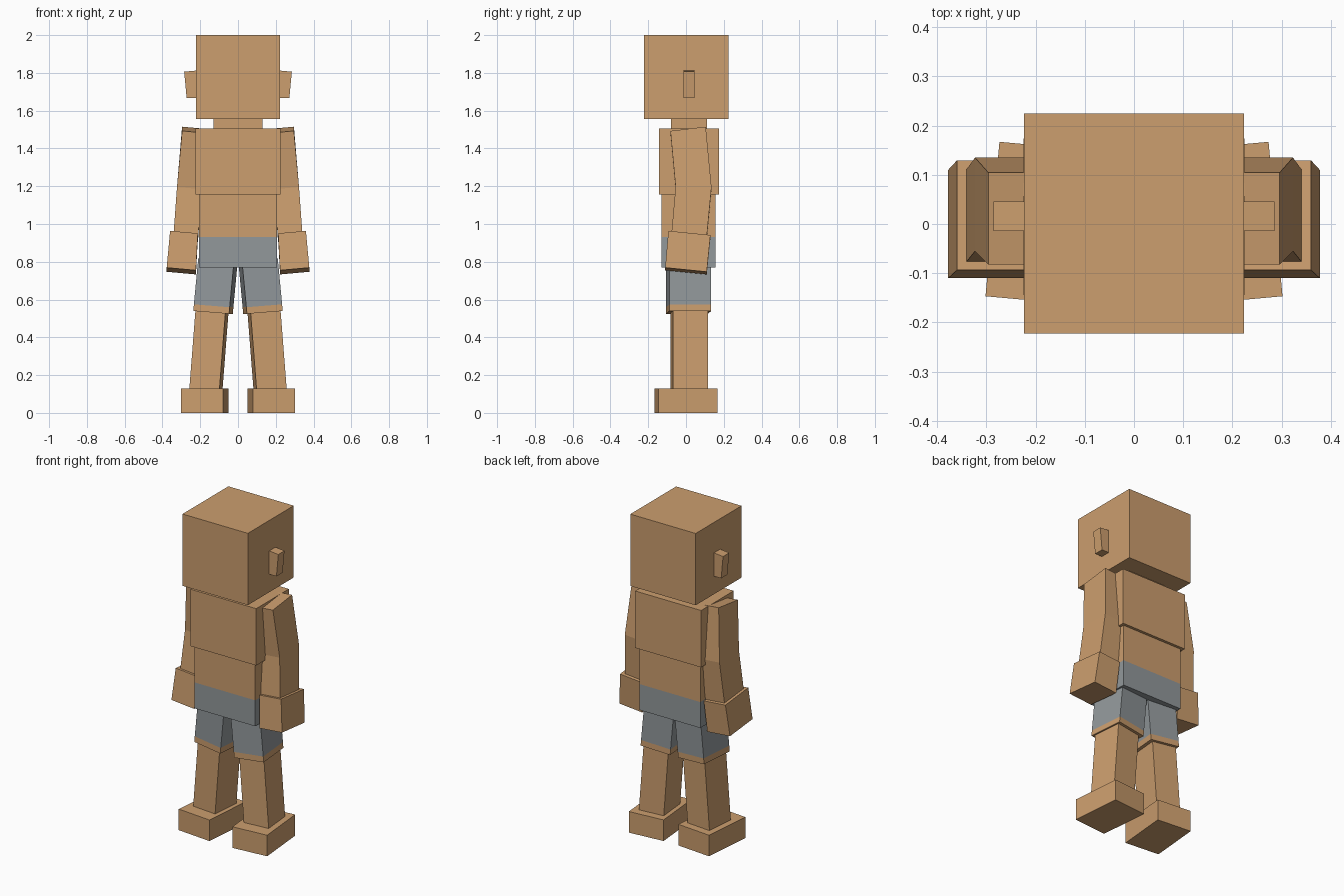
import bpy, bmesh, math

cube = bpy.data.objects.get("Cube")
if cube:
    bpy.data.objects.remove(cube, do_unlink=True)


def material(name, rgb):
    mat = bpy.data.materials.new(name)
    mat.use_nodes = True
    mat.diffuse_color = (*rgb, 1)
    mat.node_tree.nodes["Principled BSDF"].inputs["Base Color"].default_value = (*rgb, 1)
    return mat


SKIN = material("skin tan", (0.604, 0.342, 0.156))
SHORTS = material("shorts grey", (0.287, 0.314, 0.328))


def block(name, rings, twist=0.0, side=1, grey=None):
    """Stack four-sided rings (x, y, z, width, depth, x slope, y slope).
    Segments listed in grey take the shorts colour; segment -1 is the underside."""
    bm = bmesh.new()
    loops = []
    c, s = math.cos(twist), math.sin(twist)
    for x, y, z, w, d, sx, sy in rings:
        loop = []
        for i, j in ((-1, -1), (1, -1), (1, 1), (-1, 1)):
            u, v = i * w / 2, j * d / 2
            loop.append(bm.verts.new((side * (x + u * c - v * s),
                                      y + u * s + v * c,
                                      z + sx * u + sy * v)))
        loops.append(loop)
    grey = grey or ()
    under = bm.faces.new(loops[0])
    under.material_index = int(-1 in grey)
    bm.faces.new(loops[-1])
    for n, (low, high) in enumerate(zip(loops, loops[1:])):
        for k in range(4):
            m = (k + 1) % 4
            face = bm.faces.new((low[k], low[m], high[m], high[k]))
            face.material_index = int(n in grey)
    bmesh.ops.recalc_face_normals(bm, faces=bm.faces)
    mesh = bpy.data.meshes.new(name)
    bm.to_mesh(mesh)
    bm.free()
    mesh.materials.append(SKIN)
    mesh.materials.append(SHORTS)
    obj = bpy.data.objects.new(name, mesh)
    bpy.context.collection.objects.link(obj)
    return obj


def column(y, w, d, *heights):
    return [(0, y, z, w, d, 0, 0) for z in heights]


# Head, neck and torso
block("head", column(0.001, 0.446, 0.447, 1.557, 2.0))
block("neck", column(0.015, 0.26, 0.19, 1.45, 1.6))
block("chest", column(0.015, 0.45, 0.318, 1.155, 1.506))
block("waist_and_shorts", column(0.014, 0.415, 0.286, 0.77, 0.93, 1.2), grey=(-1, 0))

TOE_OUT = 0.09
for label, side in (("left", 1), ("right", -1)):
    # Ear, leaning outward at the top
    block(label + "_ear", [(0.226, 0.016, 1.668, 0.092, 0.06, 0, 0),
                           (0.233, 0.016, 1.811, 0.104, 0.06, -0.09, 0)], side=side)
    # Arm bent at the elbow
    block(label + "_arm", [(0.277, 0.015, 0.92, 0.13, 0.187, 0.09, -0.09),
                           (0.258, 0.040, 1.19, 0.13, 0.19, 0.09, 0),
                           (0.231, 0.011, 1.498, 0.13, 0.187, 0.09, 0.12)], side=side)
    # Hand
    block(label + "_hand", [(0.300, 0.000, 0.751, 0.155, 0.22, 0.09, -0.1),
                            (0.286, 0.018, 0.946, 0.147, 0.223, 0.09, -0.1)], side=side)
    # Thigh with the shorts ending just above the knee
    block(label + "_thigh", [(0.132, 0.014, 0.532, 0.19, 0.222, 0.08, 0),
                             (0.129, 0.014, 0.567, 0.19, 0.222, 0.08, 0),
                             (0.106, 0.014, 0.81, 0.19, 0.222, 0.08, 0)],
          TOE_OUT, side, grey=(1,))
    # Shin
    block(label + "_shin", [(0.171, 0.016, 0.11, 0.16, 0.185, 0, 0),
                            (0.136, 0.016, 0.56, 0.16, 0.185, 0, 0)], TOE_OUT, side)
    # Foot
    block(label + "_foot", [(0.176, 0.0, 0.0, 0.224, 0.315, 0, 0),
                            (0.176, 0.0, 0.13, 0.224, 0.315, 0, 0)], TOE_OUT, side)
